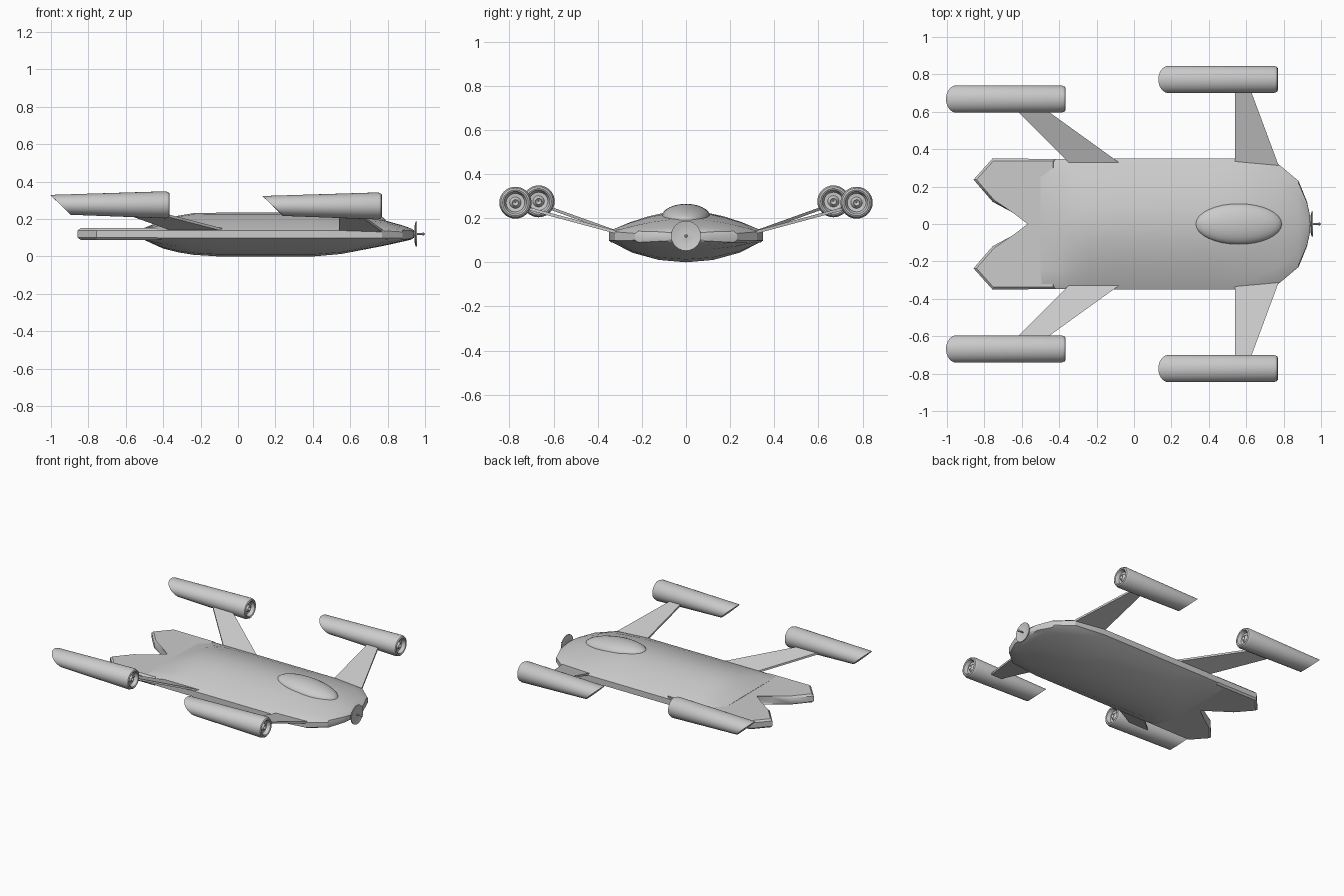
import bpy, bmesh, math
from math import sin, cos, pi

if "Cube" in bpy.data.objects:
    bpy.data.objects.remove(bpy.data.objects["Cube"])


def finish(bm, name, mirror=False, angle=30):
    bmesh.ops.recalc_face_normals(bm, faces=bm.faces)
    me = bpy.data.meshes.new(name)
    bm.to_mesh(me)
    bm.free()
    ob = bpy.data.objects.new(name, me)
    bpy.context.collection.objects.link(ob)
    bpy.ops.object.select_all(action='DESELECT')
    bpy.context.view_layer.objects.active = ob
    ob.select_set(True)
    bpy.ops.object.shade_smooth_by_angle(angle=math.radians(angle))
    if mirror:
        m = ob.modifiers.new("mirror", 'MIRROR')
        m.use_axis = (False, True, False)
    return ob


def loft(rings):
    bm = bmesh.new()
    vs = [[bm.verts.new(p) for p in r] for r in rings]
    n = len(rings[0])
    for a, b in zip(vs, vs[1:]):
        for i in range(n):
            j = (i + 1) % n
            bm.faces.new((a[i], a[j], b[j], b[i]))
    bm.faces.new(vs[0])
    bm.faces.new(vs[-1])
    return bm


def revolve_x(profile, n=32):
    return [[(x, r * cos(2 * pi * i / n), r * sin(2 * pi * i / n)) for i in range(n)]
            for x, r in profile]


def plate(points, name, thick, mirror=False, bevel=0):
    bm = bmesh.new()
    lo = [bm.verts.new((x, y, z - thick / 2)) for x, y, z in points]
    hi = [bm.verts.new((x, y, z + thick / 2)) for x, y, z in points]
    n = len(points)
    bm.faces.new(lo)
    top = bm.faces.new(hi)
    for i in range(n):
        j = (i + 1) % n
        bm.faces.new((lo[i], lo[j], hi[j], hi[i]))
    if bevel:
        edges = [e for f in bm.faces if len(f.verts) == n for e in f.edges]
        bmesh.ops.bevel(bm, geom=edges, offset=bevel, segments=1, affect='EDGES')
    return finish(bm, name, mirror)


# Hull: x, half width, top z, bottom z, upper edge z, lower edge z
stations = [
    (-0.50, .345, .153, .088, .150, .090),
    (-0.40, .348, .193, .042, .150, .088),
    (-0.32, .35, .218, .022, .150, .088),
    (-0.24, .35, .231, .009, .150, .088),
    (-0.10, .35, .234, .000, .150, .088),
    (0.40, .35, .234, .000, .150, .088),
    (0.55, .35, .228, .013, .150, .088),
    (0.77, .322, .197, .055, .148, .089),
    (0.88, .23, .166, .079, .141, .090),
    (0.925, .12, .150, .090, .138, .096),
    (0.94, .05, .140, .100, .132, .108),
]
upper = [(.94, 0), (.72, .38), (.48, .70), (.24, .92)]
lower = [(.94, 0), (.70, .50), (.35, .88)]
rings = []
for x, w, zt, zb, et, eb in stations:
    half = [(w * f, et + (zt - et) * h) for f, h in reversed(upper)]
    half += [(w, et - .01), (w, eb + .01)]
    half += [(w * f, eb + (zb - eb) * h) for f, h in lower]
    ring = [(0, zt)] + half + [(0, zb)] + [(-y, z) for y, z in reversed(half)]
    rings.append([(x, y, z) for y, z in ring])
finish(loft(rings), "hull", angle=25)

# Forked tail plate
side = [(-.65, .062), (-.755, .118), (-.858, .237), (-.757, .35), (-.42, .348)]
outline = [(-.545, 0)] + side + [(x, -y) for x, y in reversed(side)]
plate([(x, y, .12) for x, y in outline], "forked_tail", .062, bevel=.012)

# Canopy
bm = bmesh.new()
bmesh.ops.create_uvsphere(bm, u_segments=32, v_segments=16, radius=1)
for v in bm.verts:
    x, y, z = v.co
    v.co = (.56 + .232 * x, .11 * y, .207 - .02 * x + .054 * z)
finish(bm, "canopy")

# Nose dish with its hub and antenna
finish(loft(revolve_x([(.925, .014), (.946, .014), (.944, .045), (.95, .068), (.956, .068),
                       (.951, .045), (.949, .02), (.951, .005), (.985, .004),
                       (.987, .008), (.993, .008), (1.0, .002)], 24)), "nose_dish")
bpy.data.objects["nose_dish"].location.z = .12

# Engine nacelles: tapered in height, tail cut on a slant, hollow intake at the front
intake = [(-.025, .001), (-.012, .014), (-.03, .026), (-.028, .042), (-.004, .051),
          (0, .058), (-.005, .066), (-.022, .073), (-.585, .073)]


def nacelle(name, x0, y0, z0):
    rings = []
    for x, r in intake:
        ring = []
        for _, y, z in revolve_x([(x, r)])[0]:
            xx = x - (.055 * z / .073 if x < -.5 else 0)
            t = -xx / .64
            ring.append((x0 + xx, y0 + y, z0 + .002 * t + z * (1 - .3 * t)))
        rings.append(ring)
    finish(loft(rings), name, mirror=True)


nacelle("front_nacelles", .77, .773, .27)
nacelle("rear_nacelles", -.365, .668, .276)

# Swept pylons joining nacelles to hull
plate([(.54, .30, .132), (.778, .30, .132), (.622, .72, .245), (.54, .72, .245)],
      "front_pylons", .014, mirror=True)
plate([(-.32, .30, .132), (-.04, .30, .132), (-.477, .615, .245), (-.635, .615, .245)],
      "rear_pylons", .014, mirror=True)
